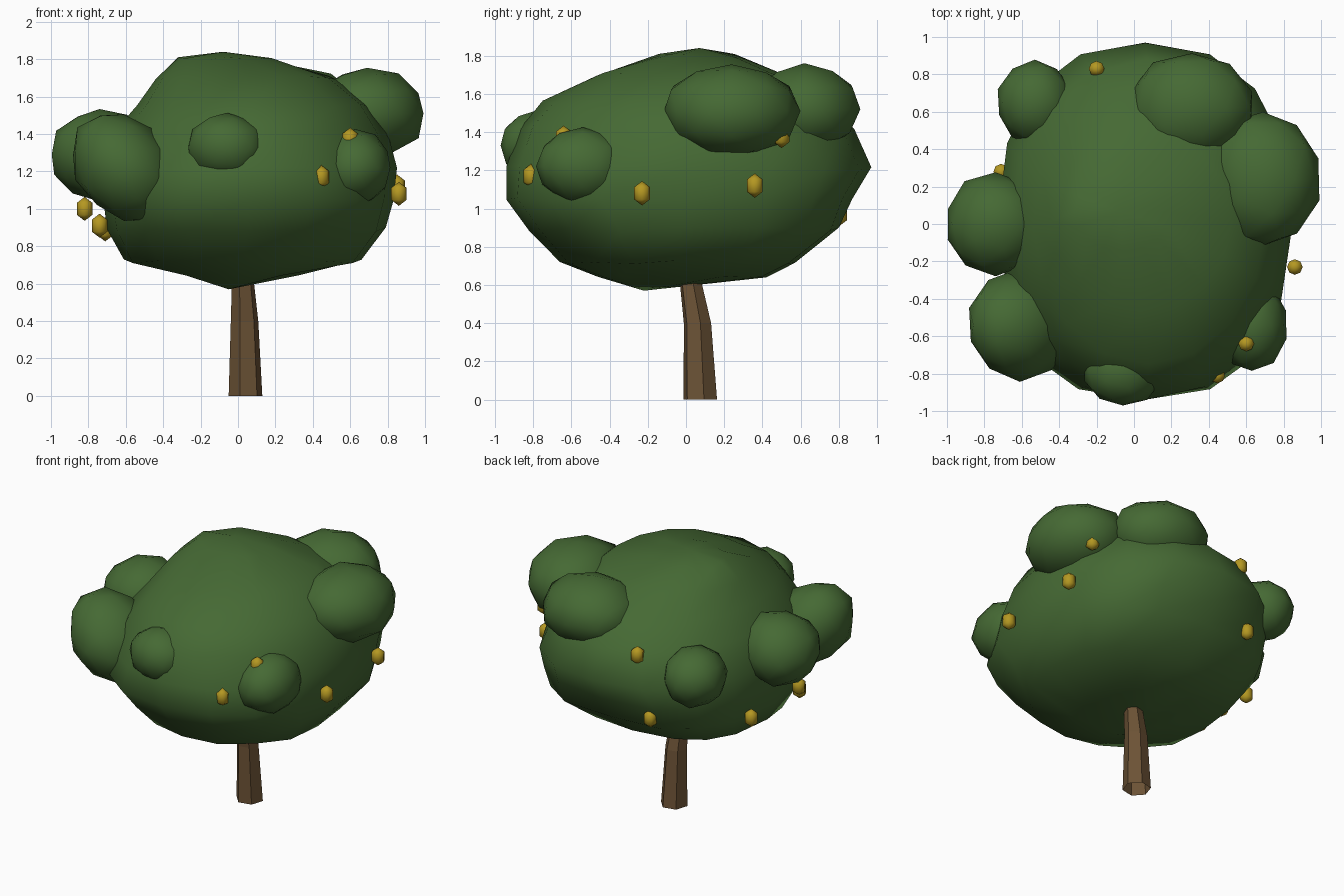
import bpy
import bmesh
import math
import random
from mathutils import Vector

random.seed(4)
cube = bpy.data.objects.get("Cube")
if cube:
    bpy.data.objects.remove(cube, do_unlink=True)


def make_material(name, rgb):
    mat = bpy.data.materials.new(name)
    mat.use_nodes = True
    mat.diffuse_color = (*rgb, 1)
    bsdf = mat.node_tree.nodes["Principled BSDF"]
    bsdf.inputs["Base Color"].default_value = (*rgb, 1)
    bsdf.inputs["Roughness"].default_value = 0.9
    return mat


leaf_green = make_material("leaf green", (0.060, 0.142, 0.034))
bark_brown = make_material("bark brown", (0.148, 0.085, 0.036))
fruit_yellow = make_material("fruit yellow", (0.46, 0.315, 0.016))


def finish(bm, name, mat, smooth):
    bmesh.ops.recalc_face_normals(bm, faces=bm.faces)
    mesh = bpy.data.meshes.new(name)
    bm.to_mesh(mesh)
    bm.free()
    mesh.materials.append(mat)
    for poly in mesh.polygons:
        poly.use_smooth = smooth
    obj = bpy.data.objects.new(name, mesh)
    bpy.context.collection.objects.link(obj)
    return obj


def bridge(bm, rings):
    for low, high in zip(rings, rings[1:]):
        n = len(low)
        for i in range(n):
            j = (i + 1) % n
            bm.faces.new((low[i], low[j], high[j], high[i]))


def fan(bm, ring, tip):
    for i in range(len(ring)):
        bm.faces.new((ring[i - 1], ring[i], tip))


def signed_power(v, p):
    return math.copysign(abs(v) ** p, v)


# Trunk: bent, tapering six-sided column, open at the foot (x, y, z, radius)
bm = bmesh.new()
rings = []
for x, y, z, r in ((.04, .075, 0, .092), (.035, .06, .4, .075), (.025, .02, .64, .058), (.02, -.02, .85, .05)):
    rings.append([bm.verts.new((x + r * math.cos(a), y + r * math.sin(a), z))
                  for a in (math.radians(60 * i + 12) for i in range(6))])
bridge(bm, rings)
bm.faces.new(rings[-1])
finish(bm, "trunk", bark_brown, False)

# Main crown: (height, x range, y range, front and back corner roundness)
levels = (
    (.65, -.30, .32, -.46, .42, 1, .85),
    (.72, -.61, .66, -.66, .57, 1, .74),
    (.89, -.70, .79, -.82, .80, .92, .70),
    (1.05, -.72, .83, -.94, .87, .82, .74),
    (1.21, -.73, .85, -.94, .97, .95, .86),
    (1.42, -.66, .80, -.87, .88, 1.03, .98),
    (1.56, -.54, .70, -.75, .74, 1, 1),
    (1.70, -.44, .52, -.47, .50, 1, 1),
    (1.80, -.32, .20, -.14, .27, 1, 1),
)
bm = bmesh.new()
rings = []
for z, x0, x1, y0, y1, front, back in levels:
    ring = []
    for i in range(16):
        a = math.tau * i / 16
        power = back if i < 8 else front
        x = (x0 + x1) / 2 + (x1 - x0) / 2 * signed_power(math.cos(a), power)
        y = (y0 + y1) / 2 + (y1 - y0) / 2 * signed_power(math.sin(a), power)
        ring.append(bm.verts.new((x, y, z + random.uniform(-.012, .012))))
    rings.append(ring)
bridge(bm, rings)
fan(bm, rings[0], bm.verts.new((-.05, -.22, .57)))
fan(bm, rings[-1], bm.verts.new((-.08, .07, 1.84)))
finish(bm, "main_crown", leaf_green, True)


# Leaf clumps: low-poly rounded lumps pushed into the crown, some leaning along x
def clump(name, centre, radii, lean=0):
    bm = bmesh.new()
    bmesh.ops.create_icosphere(bm, subdivisions=2, radius=1)
    for v in bm.verts:
        k = random.uniform(.98, 1.05)
        offset = Vector(c * r * k for c, r in zip(v.co, radii))
        offset.z += lean * offset.x
        v.co = Vector(centre) + offset
    finish(bm, name, leaf_green, True)


clump("front_right_clump", (-.61, -.54, 1.22), (.28, .29, .28), -.25)
clump("right_clump", (-.74, 0, 1.29), (.27, .27, .24))
clump("back_right_clump", (-.53, .65, 1.28), (.20, .22, .20))
clump("front_left_clump", (.63, -.54, 1.22), (.19, .24, .20))
clump("upper_left_clump", (.69, .24, 1.51), (.31, .36, .24))
clump("upper_back_clump", (.31, .62, 1.52), (.34, .29, .23))
clump("front_clump", (-.06, -.78, 1.33), (.21, .19, .18))

# Fruits: small faceted ovals hanging around the crown
fruits = (
    (-.82, -.10, 1.0), (-.74, -.22, .91), (-.71, .28, .89), (-.28, .80, .97),
    (-.2, .83, 1.41), (.445, -.81, 1.17), (.60, -.64, 1.37),
    (.86, -.23, 1.08), (.85, .36, 1.12), (.77, .5, 1.38),
)
for i, place in enumerate(fruits):
    bm = bmesh.new()
    bmesh.ops.create_uvsphere(bm, u_segments=8, v_segments=3, radius=1)
    for v in bm.verts:
        v.co = Vector(place) + Vector((v.co.x * .048, v.co.y * .048, v.co.z * .064))
    finish(bm, f"fruit_{i + 1}", fruit_yellow, True)
